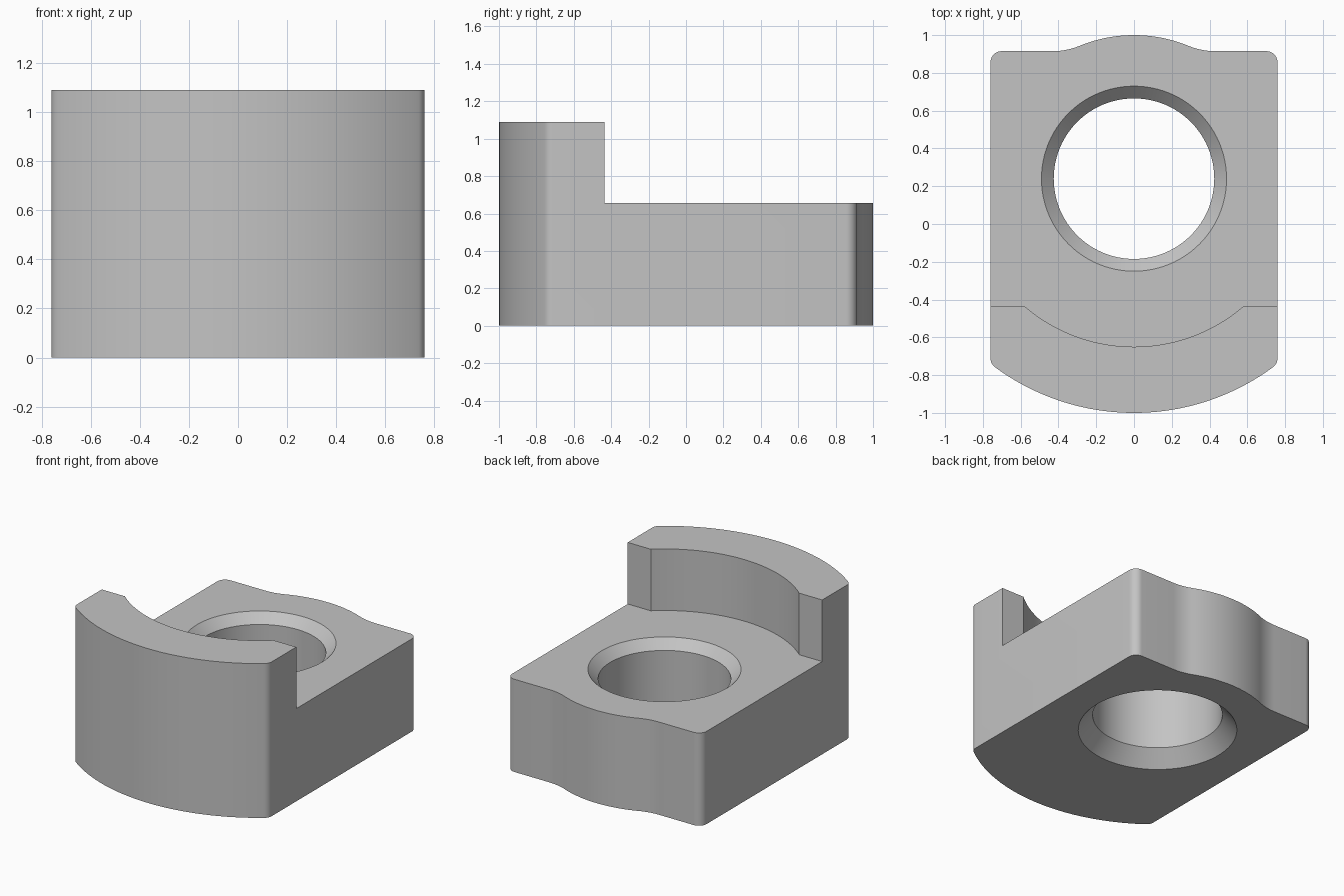
import bpy, bmesh
from math import sin, cos, atan2, sqrt, pi, radians

if "Cube" in bpy.data.objects:
    bpy.data.objects.remove(bpy.data.objects["Cube"])

HALF_W, HEIGHT, LEDGE = 0.76, 1.09, 0.655
HOLE_Y, HOLE_R = 0.24, 0.425      # the outer arcs share the hole's centre
FRONT_R, RIM_R, BUMP_R = 1.24, 0.89, 0.76
BACK_Y, RIM_Y, FILLET = 0.915, -0.435, 0.06


def arc(cx, cy, r, a0, a1, n):
    steps = [a0 + (a1 - a0) * i / n for i in range(n + 1)]
    return [(cx + r * cos(a), cy + r * sin(a)) for a in steps]


def mirrored(half):
    """Close a right-hand half outline, which runs from x=0 to x=0."""
    return half + [(-x, y) for x, y in reversed(half) if x > 1e-5]


def new_object(name, bm):
    bmesh.ops.recalc_face_normals(bm, faces=bm.faces)
    mesh = bpy.data.meshes.new(name)
    bm.to_mesh(mesh)
    bm.free()
    obj = bpy.data.objects.new(name, mesh)
    bpy.context.collection.objects.link(obj)
    return obj


def prism(name, outline, z0, z1):
    bm = bmesh.new()
    face = bm.faces.new([bm.verts.new((x, y, z0)) for x, y in outline])
    new = bmesh.ops.extrude_face_region(bm, geom=[face])["geom"]
    top = [v for v in new if isinstance(v, bmesh.types.BMVert)]
    bmesh.ops.translate(bm, verts=top, vec=(0, 0, z1 - z0))
    return new_object(name, bm)


def lathe(name, profile, cy, n=96):
    bm = bmesh.new()
    rings = [[bm.verts.new((x, y, z)) for x, y in arc(0, cy, r, 0, 2 * pi, n)[:-1]]
             for r, z in profile]
    for a, b in zip(rings, rings[1:]):
        for i in range(n):
            j = (i + 1) % n
            bm.faces.new((a[i], a[j], b[j], b[i]))
    bm.faces.new(rings[0])
    bm.faces.new(rings[-1])
    return new_object(name, bm)


# Body outline: curved front, rounded corners, straight back with a bulge
corner_x = HALF_W - FILLET
corner_y = HOLE_Y - sqrt((FRONT_R - FILLET) ** 2 - corner_x ** 2)
front_end = atan2(corner_y - HOLE_Y, corner_x)
blend_x, blend_r = 0.43, 0.37
blend_y = BACK_Y + blend_r
bump_end = atan2(blend_y - HOLE_Y, blend_x)

half = arc(0, HOLE_Y, FRONT_R, -pi / 2, front_end, 32)
half += arc(corner_x, corner_y, FILLET, front_end, 0, 8)[1:]
half += arc(corner_x, BACK_Y - FILLET, FILLET, 0, pi / 2, 10)
half += arc(blend_x, blend_y, blend_r, -pi / 2, bump_end - pi, 10)
half += arc(0, HOLE_Y, BUMP_R, bump_end, pi / 2, 16)[1:]
body = prism("clamp_body", mirrored(half), 0, HEIGHT)

# Space above the ledge, behind the raised curved rim
rim_end = atan2(RIM_Y - HOLE_Y, sqrt(RIM_R ** 2 - (RIM_Y - HOLE_Y) ** 2))
pocket_half = arc(0, HOLE_Y, RIM_R, -pi / 2, rim_end, 28) + [(1, RIM_Y), (1, 1.2), (0, 1.2)]
pocket = prism("ledge_cutter", mirrored(pocket_half), LEDGE, HEIGHT + 0.2)

# Through hole, chamfered at both ends
e = 0.02
hole = lathe("hole_cutter", [(0.52, -e), (0.52, 0), (HOLE_R, 0.11), (HOLE_R, LEDGE - 0.065),
                             (0.49, LEDGE), (0.49, LEDGE + e)], HOLE_Y)

bpy.ops.object.select_all(action="DESELECT")
body.select_set(True)
bpy.context.view_layer.objects.active = body
for cutter in (pocket, hole):
    cutter.hide_render = True
    mod = body.modifiers.new("cut", "BOOLEAN")
    mod.operation, mod.solver, mod.object = "DIFFERENCE", "EXACT", cutter
    bpy.ops.object.modifier_apply(modifier=mod.name)
    bpy.data.objects.remove(cutter)

# Plain grey metal
grey = bpy.data.materials.new("plain_grey")
grey.use_nodes = True
colour = (0.55, 0.55, 0.55, 1)
grey.diffuse_color = colour
grey.node_tree.nodes["Principled BSDF"].inputs["Base Color"].default_value = colour
body.data.materials.clear()
body.data.materials.append(grey)
bpy.ops.object.shade_smooth_by_angle(angle=radians(30))
